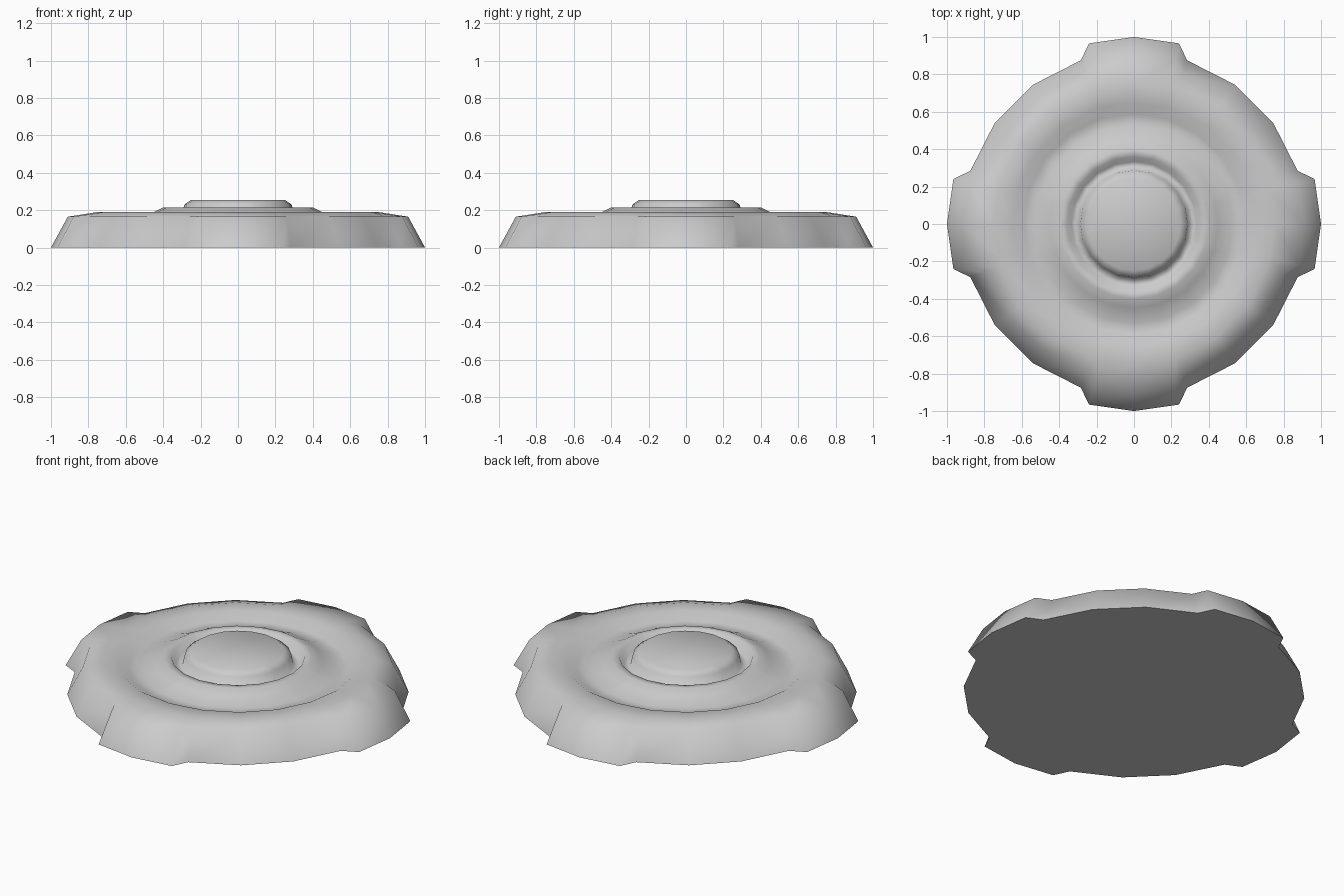
import bpy, bmesh
from math import sin, cos, radians

if "Cube" in bpy.data.objects:
    bpy.data.objects.remove(bpy.data.objects["Cube"])

# Angles per quarter: tab middle, tab corner, then the plain 20-sided body
QUARTER = (0, 14, 18, 36, 54, 72, 76)
ANGLES = [q * 90 + a for q in range(4) for a in QUARTER]

# Profile rings: (radius at tab, radius of body, height)
RINGS = [
    (1.00, 0.92, 0.00),    # foot
    (0.91, 0.835, 0.165),  # shoulder
    (0.75, 0.75, 0.19),    # rim outer
    (0.65, 0.65, 0.19),    # rim inner
    (0.59, 0.155, 0.155),  # valley (radius set below)
    (0.53, 0.53, 0.155),
    (0.45, 0.45, 0.19),    # inner cone
    (0.40, 0.40, 0.215),
    (0.36, 0.36, 0.215),   # groove lip
    (0.335, 0.335, 0.17),
    (0.30, 0.30, 0.17),    # groove floor
    (0.287, 0.287, 0.23),  # button
    (0.25, 0.25, 0.255),
]
RINGS[4] = (0.59, 0.59, 0.155)


def radius(angle, tab, body):
    a = angle % 90
    if a == 0:
        return tab
    if a in (14, 76):
        # tab corner, or a point on the straight 20-gon side
        return tab * (0.995 if tab > body else 0.9914)
    return body


bm = bmesh.new()
loops = []
for tab, body, z in RINGS:
    loop = []
    for a in ANGLES:
        r = radius(a, tab, body)
        loop.append(bm.verts.new((r * cos(radians(a)), r * sin(radians(a)), z)))
    loops.append(loop)

# Skin between rings, then close bottom and button top
n = len(ANGLES)
for low, high in zip(loops, loops[1:]):
    for i in range(n):
        j = (i + 1) % n
        bm.faces.new((low[i], low[j], high[j], high[i]))
bm.faces.new(loops[0][::-1])
bm.faces.new(loops[-1])

mesh = bpy.data.meshes.new("notched_disc")
bm.to_mesh(mesh)
bm.free()
disc = bpy.data.objects.new("notched_disc", mesh)
bpy.context.collection.objects.link(disc)
bpy.context.view_layer.objects.active = disc
disc.select_set(True)
bpy.ops.object.shade_smooth_by_angle(angle=radians(80))
